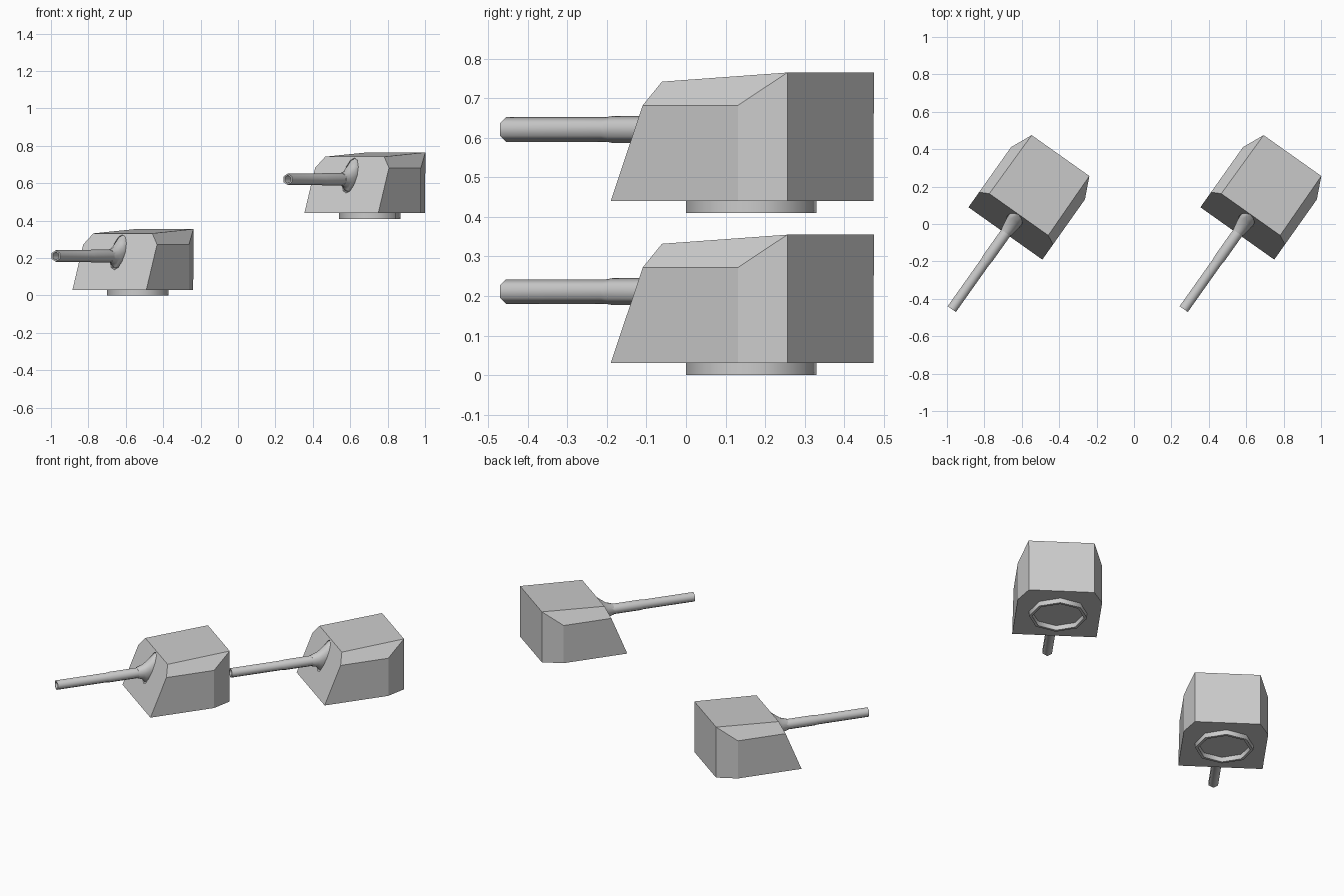
import bpy, bmesh
from math import sin, cos, pi, radians, atan2

if "Cube" in bpy.data.objects:
    bpy.data.objects.remove(bpy.data.objects["Cube"])

SLOPE = 0.4125            # lean of the turret's front plate (y per z)
HEADING = atan2(-0.578, 0.816)


def add_object(name, bm, smooth=None):
    bmesh.ops.recalc_face_normals(bm, faces=bm.faces)
    me = bpy.data.meshes.new(name)
    bm.to_mesh(me)
    bm.free()
    ob = bpy.data.objects.new(name, me)
    bpy.context.collection.objects.link(ob)
    if smooth:
        bpy.ops.object.select_all(action='DESELECT')
        ob.select_set(True)
        bpy.context.view_layer.objects.active = ob
        bpy.ops.object.shade_smooth_by_angle(angle=radians(smooth))
    return ob


def loft(name, rings, sides, caps=True, smooth=None):
    """Skin elliptical rings along y: (y, z centre, half width, half height, lean)."""
    bm = bmesh.new()
    loops = []
    for y, zc, w, h, lean in rings:
        loops.append([bm.verts.new((w * sin(a), y + lean * h * cos(a), zc + h * cos(a)))
                      for a in (2 * pi * i / sides for i in range(sides))])
    for a, b in zip(loops, loops[1:]):
        for i in range(sides):
            j = (i + 1) % sides
            bm.faces.new((a[i], a[j], b[j], b[i]))
    if caps:
        bm.faces.new(loops[0])
        bm.faces.new(loops[-1])
    return add_object(name, bm, smooth)


# Turret housing: one half's corners, mirrored and skinned
half = [(.242, -.264, .03), (.242, .13, .03), (.188, .246, .03),
        (.242, -.165, .272), (.242, .13, .272), (.189, .246, .355), (.193, -.14, .332)]
bm = bmesh.new()
R = [bm.verts.new(p) for p in half]
L = [bm.verts.new((-x, y, z)) for x, y, z in half]
for s in (R, L):
    for f in ((0, 1, 4, 3), (1, 2, 5, 4), (3, 4, 5, 6)):
        bm.faces.new([s[i] for i in f])
for f in ((0, 1, 2), (6, 5), (2, 5), (0, 3, 6)):   # bottom, roof, back, front
    bm.faces.new([R[i] for i in f] + [L[i] for i in reversed(f)])
body = add_object("turret_housing", bm)

# Gun slot cut into the sloped front plate
cutter = loft("slot_cutter", [(-.35, .231, .046, .094, SLOPE),
                              (-.15, .231, .046, .094, SLOPE)], 12)
cutter.hide_render = True
mod = body.modifiers.new("slot", 'BOOLEAN')
mod.operation = 'DIFFERENCE'
mod.solver = 'EXACT'
mod.object = cutter
bpy.context.view_layer.objects.active = body
bpy.ops.object.modifier_apply(modifier=mod.name)
bpy.data.objects.remove(cutter)

# Flared mantlet that fills the slot
mantlet = loft("gun_mantlet", [(-.26, .211, .031, .034, 0), (-.225, .214, .037, .045, .15),
                               (-.20, .224, .041, .066, .35), (-.178, .234, .043, .088, SLOPE),
                               (-.152, .234, .043, .088, SLOPE)], 12, smooth=40)

# Six-sided barrel with a slightly thicker sleeve and a hollow muzzle
barrel = loft("gun_barrel", [(y, .211, r, r, 0) for y, r in
                             ((-.70, .022), (-.76, .022), (-.76, .031), (-.45, .031),
                              (-.43, .034), (-.17, .034))], 6, smooth=65)

# Octagonal hollow mounting ring
bm = bmesh.new()
rings = [[bm.verts.new((r * cos(i * pi / 4), r * sin(i * pi / 4), z)) for i in range(8)]
         for r, z in ((.167, .03), (.167, 0), (.15, 0), (.15, .03))]
for a, b in zip(rings, rings[1:]):
    for i in range(8):
        j = (i + 1) % 8
        bm.faces.new((a[i], a[j], b[j], b[i]))
ring = add_object("mounting_ring", bm, 50)

# Lower and upper turret, both turned the same way
for part in (body, mantlet, barrel, ring):
    upper = part.copy()
    upper.name = "upper_" + part.name
    bpy.context.collection.objects.link(upper)
    for ob, x, z in ((part, -.535, 0), (upper, .705, .41)):
        ob.location = (x, .165, z)
        ob.rotation_euler.z = HEADING
